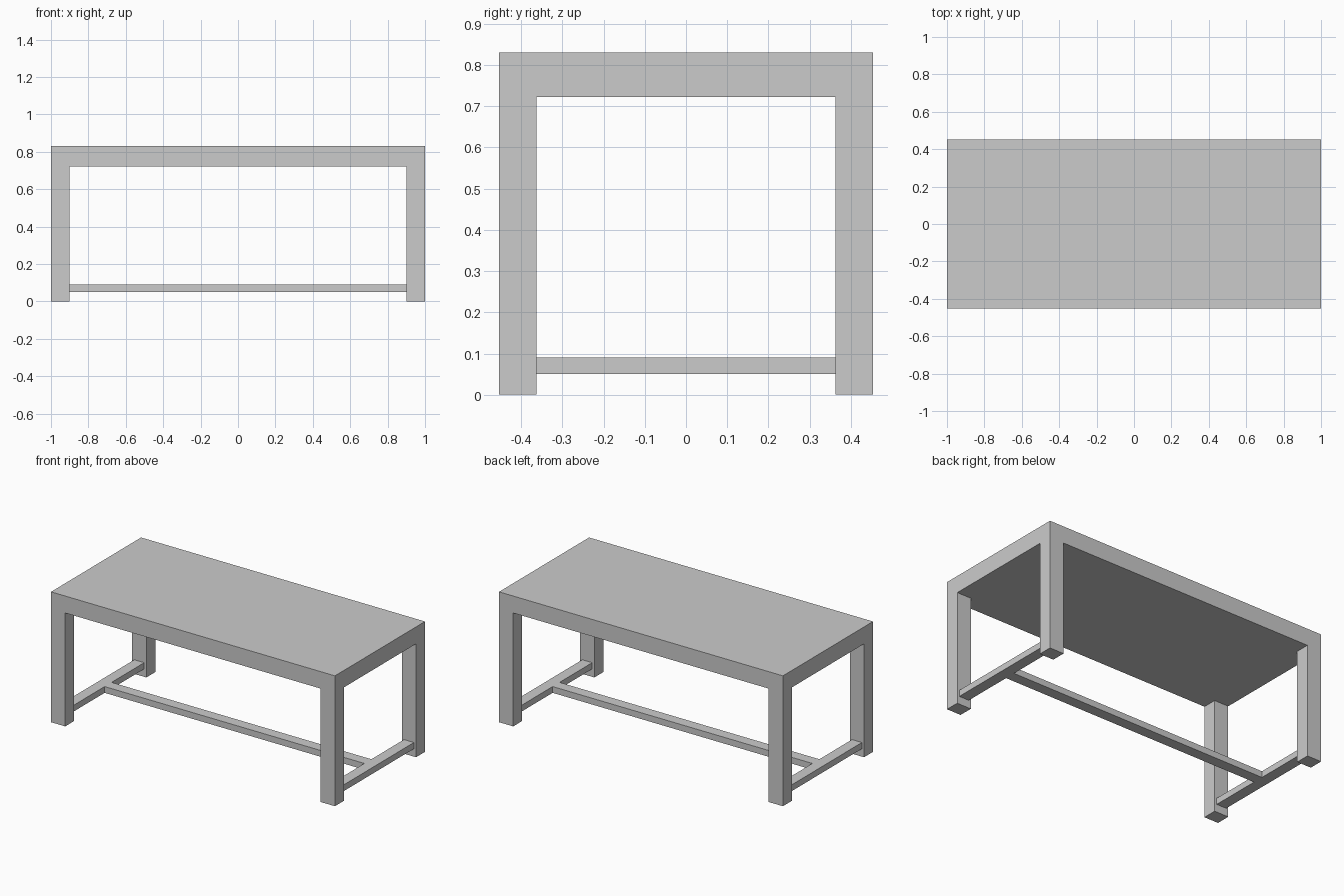
import bpy

if "Cube" in bpy.data.objects:
    bpy.data.objects.remove(bpy.data.objects["Cube"])

W, D, H = 1.0, 0.453, 0.83       # half width, half depth, height
LEG_X, LEG_Y = 0.10, 0.09        # leg section
TOP_Z = 0.722                    # underside of the top
RAIL_Z = (0.05, 0.09)            # stretcher bottom and top
RAIL_W = 0.07                    # stretcher width


def box(name, x, y, z):
    """Box spanning the given (min, max) ranges."""
    ranges = (x, y, z)
    bpy.ops.mesh.primitive_cube_add(size=1, location=[(a + b) / 2 for a, b in ranges])
    ob = bpy.context.object
    ob.name = name
    ob.scale = [b - a for a, b in ranges]
    bpy.ops.object.transform_apply(location=False, rotation=False, scale=True)
    return ob


# Thick solid top
box("table_top", (-W, W), (-D, D), (TOP_Z, H))

rail_x = W - LEG_X / 2           # side stretchers centred on the legs
for side, sx in (("left", -1), ("right", 1)):
    # Corner legs, flush with the top
    for end, sy in (("front", -1), ("back", 1)):
        box(f"{end}_{side}_leg",
            sorted((sx * (W - LEG_X), sx * W)),
            sorted((sy * (D - LEG_Y), sy * D)), (0, TOP_Z))
    # Side stretcher between front and back legs
    box(f"{side}_stretcher",
        (sx * rail_x - RAIL_W / 2, sx * rail_x + RAIL_W / 2),
        (-(D - LEG_Y), D - LEG_Y), RAIL_Z)

# Long stretcher joining the side stretchers
inner = rail_x - RAIL_W / 2
box("long_stretcher", (-inner, inner), (-RAIL_W / 2, RAIL_W / 2), RAIL_Z)
